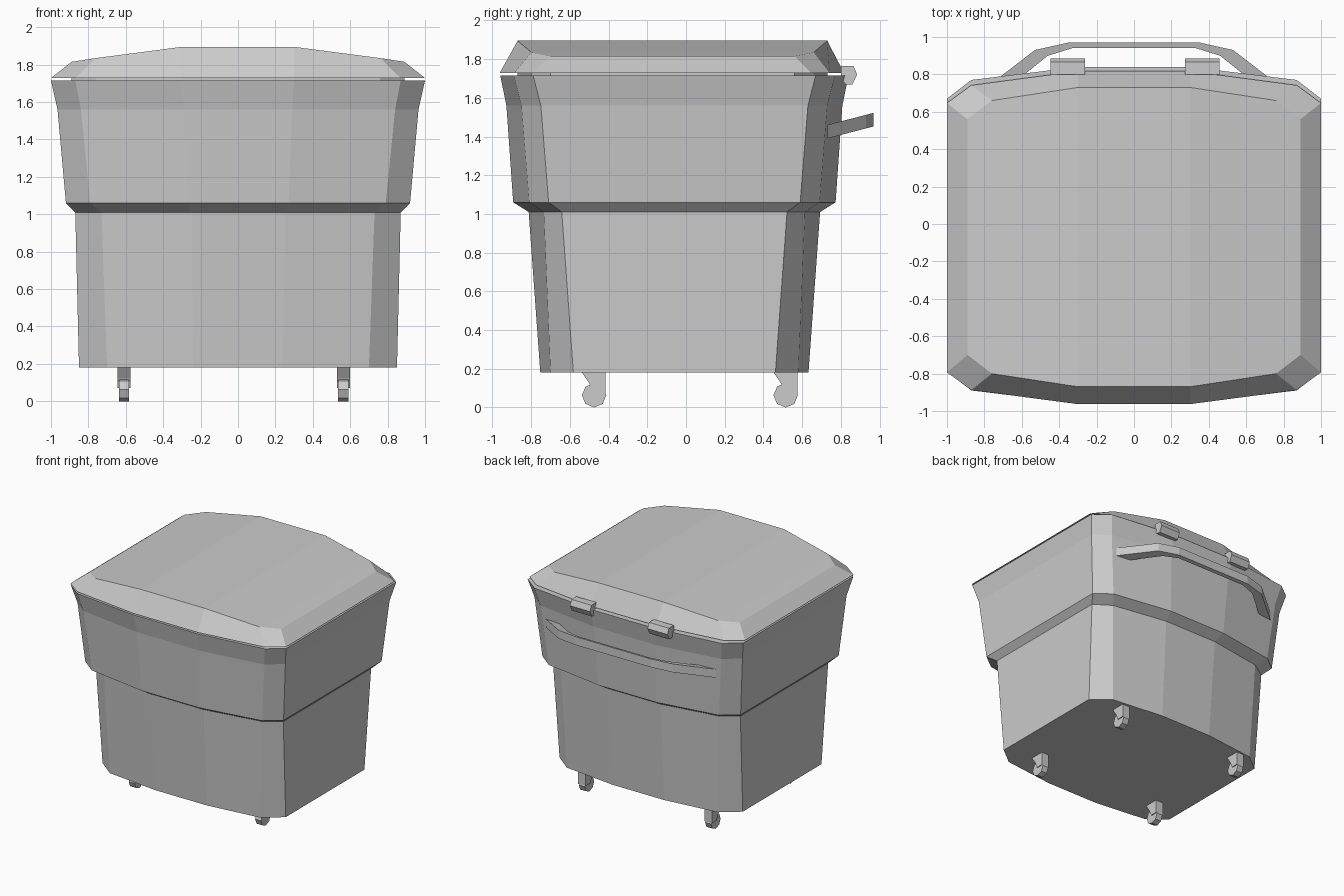
import bpy
import bmesh
import math

if "Cube" in bpy.data.objects:
    bpy.data.objects.remove(bpy.data.objects["Cube"], do_unlink=True)

grey = bpy.data.materials.new("plain grey")
grey.use_nodes = True
colour = (0.6, 0.6, 0.6, 1)
grey.diffuse_color = colour
grey.node_tree.nodes["Principled BSDF"].inputs["Base Color"].default_value = colour


def finish(name, bm):
    """Turn a bmesh into a flat-shaded grey object."""
    bmesh.ops.recalc_face_normals(bm, faces=bm.faces)
    mesh = bpy.data.meshes.new(name)
    bm.to_mesh(mesh)
    bm.free()
    mesh.materials.append(grey)
    obj = bpy.data.objects.new(name, mesh)
    bpy.context.collection.objects.link(obj)
    return obj


def ring(bm, centre, width, corner, mid, deep, deep_corner, deep_side, heights):
    """Bowed outline with cut corners: front row, then back row, left to right."""
    half = list(zip((width, corner, mid), (deep_side, deep_corner, deep), heights))
    row = [(-x, y, z) for x, y, z in half] + half[::-1]
    return [[bm.verts.new((x, centre + side * y, z)) for x, y, z in row]
            for side in (-1, 1)]


def loft(name, rings_data):
    """Join outlines from bottom to top and close both ends with strips."""
    bm = bmesh.new()
    rings = [ring(bm, *data) for data in rings_data]
    loops = [front + back[::-1] for front, back in rings]
    for low, high in zip(loops, loops[1:]):
        for i in range(len(low)):
            j = (i + 1) % len(low)
            bm.faces.new((low[i], low[j], high[j], high[i]))
    for front, back in (rings[0], rings[-1]):
        for i in range(len(front) - 1):
            bm.faces.new((front[i], front[i + 1], back[i + 1], back[i]))
    return finish(name, bm)


def prism(name, profile, x, width):
    """Extrude a side profile of (y, z) points along x."""
    bm = bmesh.new()
    ends = [[bm.verts.new((x + s * width / 2, y, z)) for y, z in profile]
            for s in (-1, 1)]
    bm.faces.new(ends[0])
    bm.faces.new(ends[1])
    for i in range(len(profile)):
        j = (i + 1) % len(profile)
        bm.faces.new((ends[0][i], ends[0][j], ends[1][j], ends[1][i]))
    return finish(name, bm)


# Tapered container with a stepped upper section
body_levels = [
    (0.18, 0.85, 0.70, 0.24, 0.693, 0.64, 0.522),
    (1.01, 0.87, 0.73, 0.25, 0.753, 0.675, 0.582),
    (1.06, 0.92, 0.79, 0.27, 0.833, 0.75, 0.65),
    (1.56, 0.965, 0.84, 0.29, 0.868, 0.79, 0.69),
    (1.715, 1, 0.87, 0.3, 0.9, 0.83, 0.73),
]
loft("container_body", [(-0.06, *sizes, (z,) * 3) for z, *sizes in body_levels])

# Domed lid resting on a narrow recessed collar
inner = (-0.07, 0.89, 0.76, 0.3, 0.8, 0.73, 0.63)
outer = (-0.073, 1, 0.87, 0.3, 0.89, 0.815, 0.72)
seam = 1.728
loft("lid", [
    (*inner, (1.715,) * 3),
    (*inner, (seam,) * 3),
    (*outer, (seam,) * 3),
    (*inner, (1.815, 1.835, 1.895)),
])

# Hinges on the back rim
hinge = [(0.8, 1.765), (0.865, 1.765), (0.885, 1.72),
         (0.86, 1.67), (0.825, 1.67), (0.8, 1.7)]
for side, x in (("right", -0.355), ("left", 0.365)):
    prism(side + "_hinge", hinge, x, 0.185)

# Bent push handle, sloping up away from the back
outside = [(0.79, 0.73), (0.53, 0.93), (0.35, 0.97)]
inside = [(0.66, 0.74), (0.46, 0.9), (0.33, 0.94)]
bm = bmesh.new()
sections = []
for side in (-1, 1):
    pairs = list(zip(outside, inside))
    for pair in pairs if side < 0 else pairs[::-1]:
        points = []
        for (x, y), lifts in zip(pair, ((0, 0.07), (0.07, 0))):
            slope = 1.39 + (y - 0.73) * 0.26
            points += [bm.verts.new((side * x, y, slope + lift)) for lift in lifts]
        sections.append(points)
for a, b in zip(sections, sections[1:]):
    for i in range(4):
        j = (i + 1) % 4
        bm.faces.new((a[i], a[j], b[j], b[i]))
bm.faces.new(sections[0])
bm.faces.new(sections[-1])
finish("push_handle", bm)

# Four casters, each a swept fork with an eight-sided wheel
fork = [(-0.065, 0.185), (0.06, 0.185), (0.06, 0.07), (0, 0.07), (-0.025, 0.125)]
radius = 0.063
wheel = [(radius * math.cos(i * math.pi / 4), radius * (1 + math.sin(i * math.pi / 4)))
         for i in range(8)]
for end, y in (("front", -0.475), ("back", 0.515)):
    for side, x in (("right", -0.61), ("left", 0.563)):
        name = end + "_" + side + "_caster_"
        prism(name + "fork", [(y + py, pz) for py, pz in fork], x, 0.07)
        prism(name + "wheel", [(y + py, pz) for py, pz in wheel], x, 0.055)
